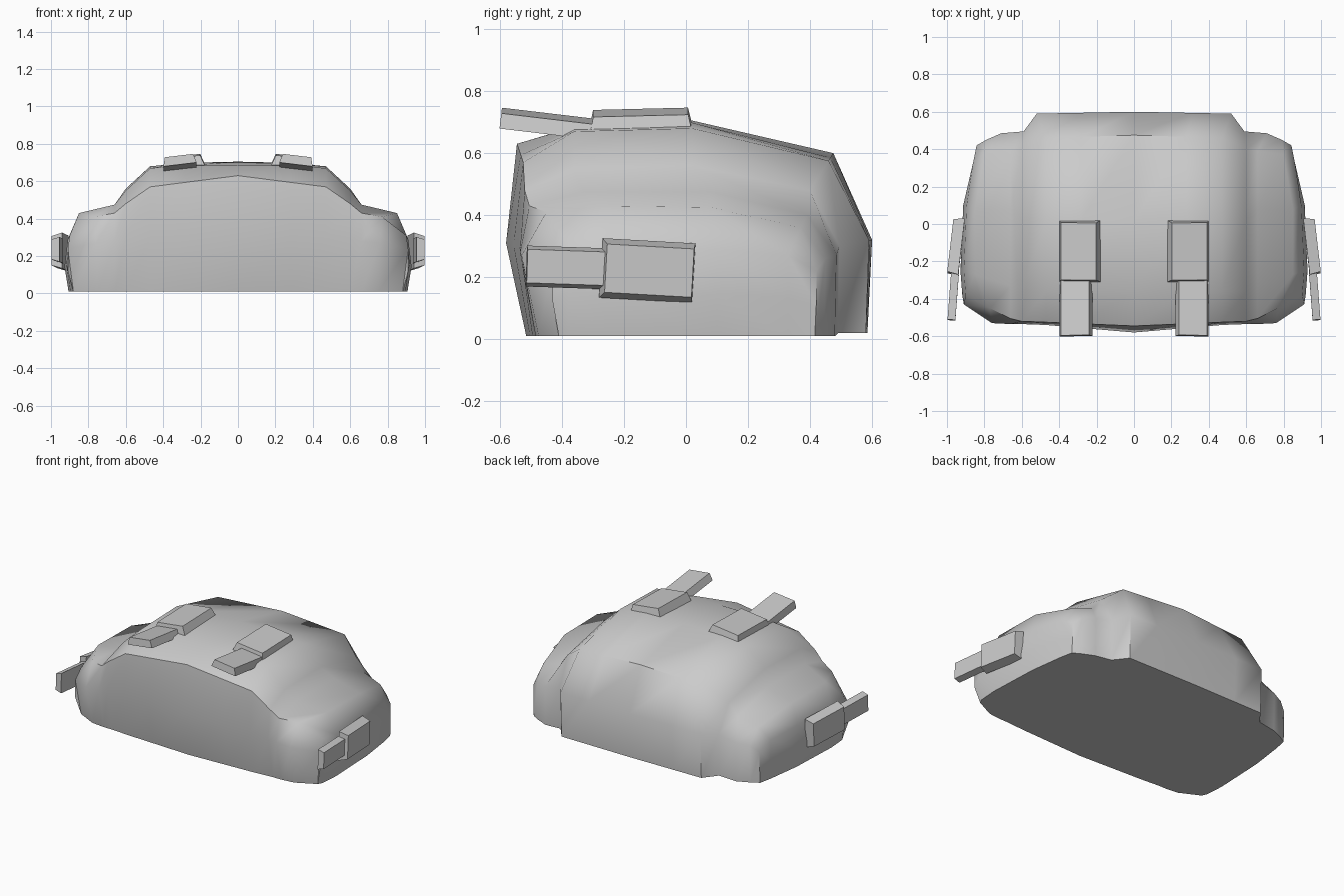
import bpy, bmesh, math
from mathutils import Vector

if "Cube" in bpy.data.objects:
    bpy.data.objects.remove(bpy.data.objects["Cube"])


def finish(bm, name, angle, mirror=False):
    bmesh.ops.recalc_face_normals(bm, faces=bm.faces[:])
    me = bpy.data.meshes.new(name)
    bm.to_mesh(me)
    bm.free()
    ob = bpy.data.objects.new(name, me)
    bpy.context.collection.objects.link(ob)
    bpy.ops.object.select_all(action='DESELECT')
    ob.select_set(True)
    bpy.context.view_layer.objects.active = ob
    bpy.ops.object.shade_smooth_by_angle(angle=math.radians(angle))
    if mirror:
        ob.modifiers.new("mirror", 'MIRROR').use_axis[0] = True
    return ob


def ribs(x_roof, x_back, yz):
    """Front-to-back section at constant x, the back edge may flare out."""
    return [Vector((x_back if i > 5 else x_roof, y, z)) for i, (y, z) in enumerate(yz)]


# Cabin sections: front bottom, over the roof, to back bottom
centre = ribs(0, 0, [(-.515, .01), (-.58, .31), (-.545, .63), (-.36, .685),
                     (.02, .705), (.475, .60), (.60, .32), (.585, .02)])
roof_edge = ribs(.47, .52, [(-.495, .01), (-.54, .30), (-.525, .57), (-.36, .67),
                            (.02, .68), (.46, .575), (.59, .32), (.58, .02)])
roof_mid = [a.lerp(b, .6) + Vector((0, 0, .008 if 2 < i < 5 else 0))
            for i, (a, b) in enumerate(zip(centre, roof_edge))]
shoulder = ribs(.60, .59, [(-.485, .01), (-.535, .29), (-.52, .48), (-.36, .55),
                           (.02, .56), (.40, .48), (.495, .30), (.49, .02)])
# Fender sections
step = ribs(.66, .71, [(-.485, .01), (-.535, .28), (-.505, .43), (-.33, .475),
                       (.08, .475), (.39, .40), (.485, .27), (.48, .01)])
fender_top = [Vector(p) for p in [
    (.75, -.475, .01), (.76, -.53, .27), (.77, -.45, .41), (.85, -.27, .43),
    (.85, .08, .425), (.80, .37, .36), (.79, .45, .26), (.79, .445, .01)]]
fender_side = [Vector(p) for p in [
    (.88, -.41, .01), (.91, -.43, .24), (.90, -.38, .31), (.91, -.25, .29),
    (.895, .10, .29), (.86, .33, .27), (.842, .42, .22), (.842, .415, .01)]]
wall = [Vector((p.x + (.018 if 1 < i < 5 else 0), p.y, max(.01, p.z * .5)))
        for i, p in enumerate(fender_side)]
sill = [Vector((p.x - .004 * (1 < i < 5), p.y, .01)) for i, p in enumerate(fender_side)]
sill[1] = fender_side[0].copy()
sill[6] = fender_side[7].copy()

half = [roof_mid, roof_edge, shoulder, step, fender_top, fender_side, wall, sill]
flip = [[Vector((-p.x, p.y, p.z)) for p in s] for s in reversed(half)]

# Hull: loft through the sections, then close the underside
bm = bmesh.new()
rows = [[bm.verts.new(p) for p in s] for s in flip + [centre] + half]
for a, b in zip(rows, rows[1:]):
    for i in range(7):
        bm.faces.new((a[i], a[i + 1], b[i + 1], b[i]))
bmesh.ops.remove_doubles(bm, verts=bm.verts[:], dist=.0005)
bmesh.ops.holes_fill(bm, edges=[e for e in bm.edges if e.is_boundary], sides=0)
finish(bm, "hull", 50)


def slab(name, start, end, up, w, t, inset, lean):
    """Bevel-sided slab from start to end, lying on its base line, mirrored in x."""
    start, end = Vector(start), Vector(end)
    d = (end - start).normalized()
    side = d.cross(Vector(up)).normalized()
    n = side.cross(d).normalized()
    bm = bmesh.new()
    rings = []
    for c, k in ((start, lean), (end, -lean)):
        rings.append([bm.verts.new(c + side * s + n * h + d * (k if h else 0))
                      for s, h in ((-w, 0), (w, 0), (w - inset, t), (inset - w, t))])
    a, b = rings
    for i in range(4):
        j = (i + 1) % 4
        bm.faces.new((a[i], a[j], b[j], b[i]))
    bm.faces.new(a)
    bm.faces.new(b)
    finish(bm, name, 30, True)


# Roof mounts and barrels
slab("roof_mount", (.29, .02, .68), (.29, -.31, .672), (.12, 0, 1), .113, .056, .018, .012)
slab("roof_barrel", (.31, -.28, .652), (.31, -.60, .69), (.12, 0, 1), .09, .048, .014, 0)
# Side mounts and barrels
slab("side_mount", (.905, .025, .213), (.94, -.275, .23), (1, 0, 0), .096, .06, .018, .01)
slab("side_barrel", (.935, -.25, .227), (.955, -.515, .236), (1, 0, 0), .066, .042, .012, 0)
